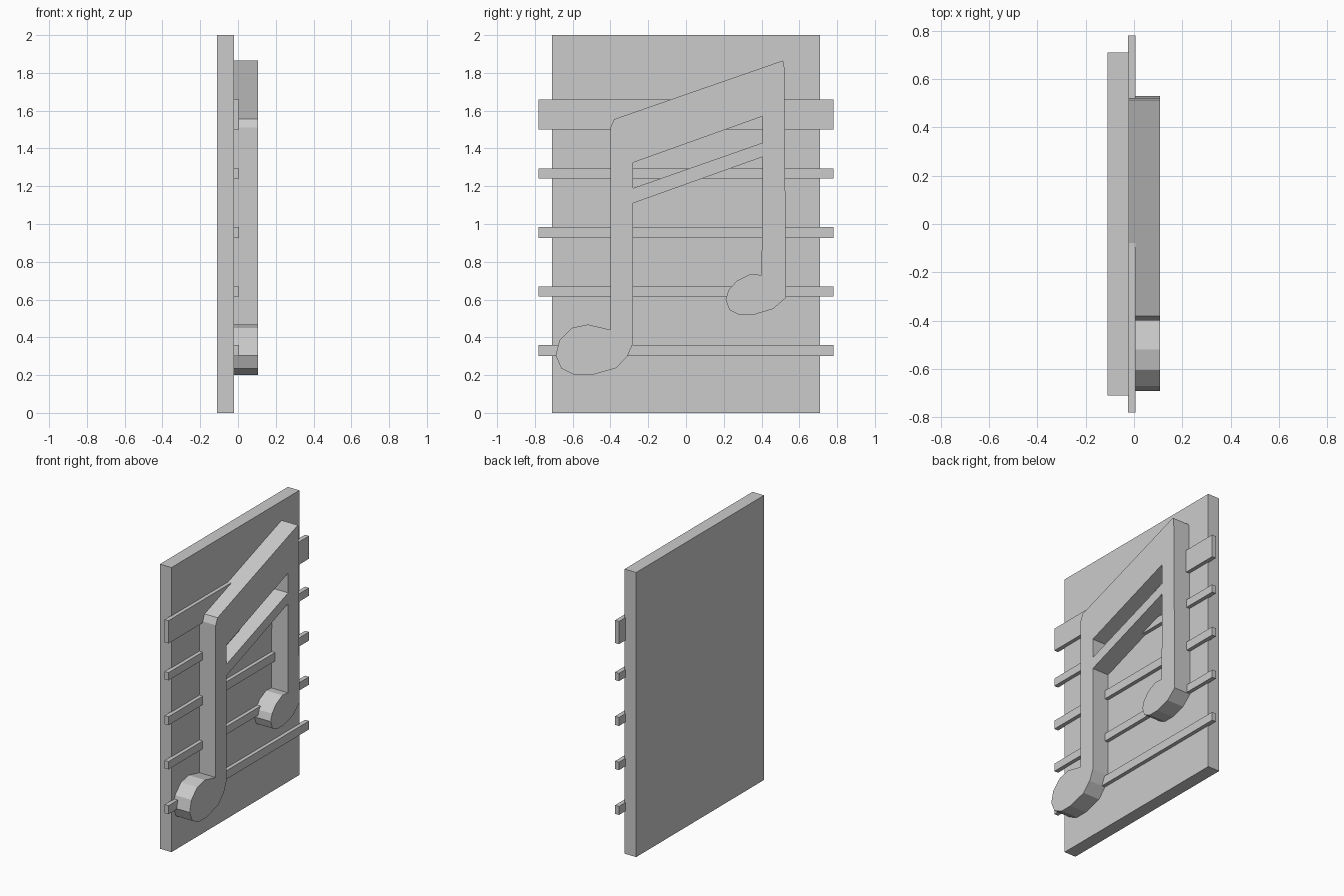
import bpy
import bmesh
from math import radians

cube = bpy.data.objects.get("Cube")
if cube:
    bpy.data.objects.remove(cube, do_unlink=True)

# One plain grey for every part
GREY = (0.6, 0.6, 0.6, 1)
grey = bpy.data.materials.new("plain grey")
grey.use_nodes = True
grey.diffuse_color = GREY
grey.node_tree.nodes["Principled BSDF"].inputs["Base Color"].default_value = GREY


def box(name, x, y, z):
    """Box from (low, high) ranges on each axis."""
    bpy.ops.mesh.primitive_cube_add(size=1, location=[sum(r) / 2 for r in (x, y, z)])
    ob = bpy.context.object
    ob.name = name
    ob.scale = [r[1] - r[0] for r in (x, y, z)]
    bpy.ops.object.transform_apply(location=False, rotation=False)
    ob.data.materials.append(grey)
    return ob


def plate(name, loops, x):
    """Flat plate from (y, z) loops, later loops being holes, thick along x."""
    curve = bpy.data.curves.new(name, 'CURVE')
    curve.dimensions = '2D'
    curve.fill_mode = 'BOTH'
    curve.extrude = (x[1] - x[0]) / 2
    for loop in loops:
        spline = curve.splines.new('POLY')
        spline.points.add(len(loop) - 1)
        for point, (y, z) in zip(spline.points, loop):
            point.co = (y, z, 0, 1)
        spline.use_cyclic_u = True
    ob = bpy.data.objects.new(name, curve)
    bpy.context.collection.objects.link(ob)
    ob.rotation_euler = (radians(90), 0, radians(90))
    ob.location.x = sum(x) / 2
    bpy.ops.object.select_all(action='DESELECT')
    ob.select_set(True)
    bpy.context.view_layer.objects.active = ob
    bpy.ops.object.convert(target='MESH')
    ob = bpy.context.object
    # Weld caps to walls
    bm = bmesh.new()
    bm.from_mesh(ob.data)
    bmesh.ops.remove_doubles(bm, verts=bm.verts, dist=0.0005)
    bmesh.ops.recalc_face_normals(bm, faces=bm.faces)
    for face in bm.faces:
        face.smooth = False
    bm.to_mesh(ob.data)
    bm.free()
    ob.data.materials.clear()
    ob.data.materials.append(grey)
    return ob


# Backing board
box("backing_board", (-0.11, -0.02), (-0.71, 0.71), (0, 2))

# Staff lines, the top one wider
staff = [(0.3, 0.36), (0.615, 0.67), (0.925, 0.985), (1.24, 1.295), (1.5, 1.66)]
for i, z_range in enumerate(staff):
    box(f"staff_line_{i + 1}", (-0.025, 0.006), (-0.78, 0.78), z_range)

# Pair of beamed notes
left_head_top = [(-0.59, 0.2), (-0.66, 0.235), (-0.69, 0.305), (-0.67, 0.385),
                 (-0.605, 0.45), (-0.52, 0.468), (-0.4, 0.44)]
top_beam = [(-0.4, 1.51), (-0.38, 1.555), (0.512, 1.865), (0.52, 1.85)]
right_head = [(0.53, 0.61), (0.46, 0.55), (0.36, 0.52), (0.28, 0.52), (0.23, 0.545),
              (0.21, 0.6), (0.225, 0.65), (0.27, 0.7), (0.34, 0.735), (0.4, 0.73)]
inner_arch = [(0.405, 1.355), (-0.28, 1.11)]
left_head_base = [(-0.28, 0.37), (-0.31, 0.3), (-0.37, 0.237), (-0.5, 0.2)]
beam_gap = [(-0.28, 1.19), (0.405, 1.43), (0.405, 1.57), (-0.28, 1.325)]
outline = left_head_top + top_beam + right_head + inner_arch + left_head_base
plate("beamed_notes", [outline, beam_gap], (-0.021, 0.107))
